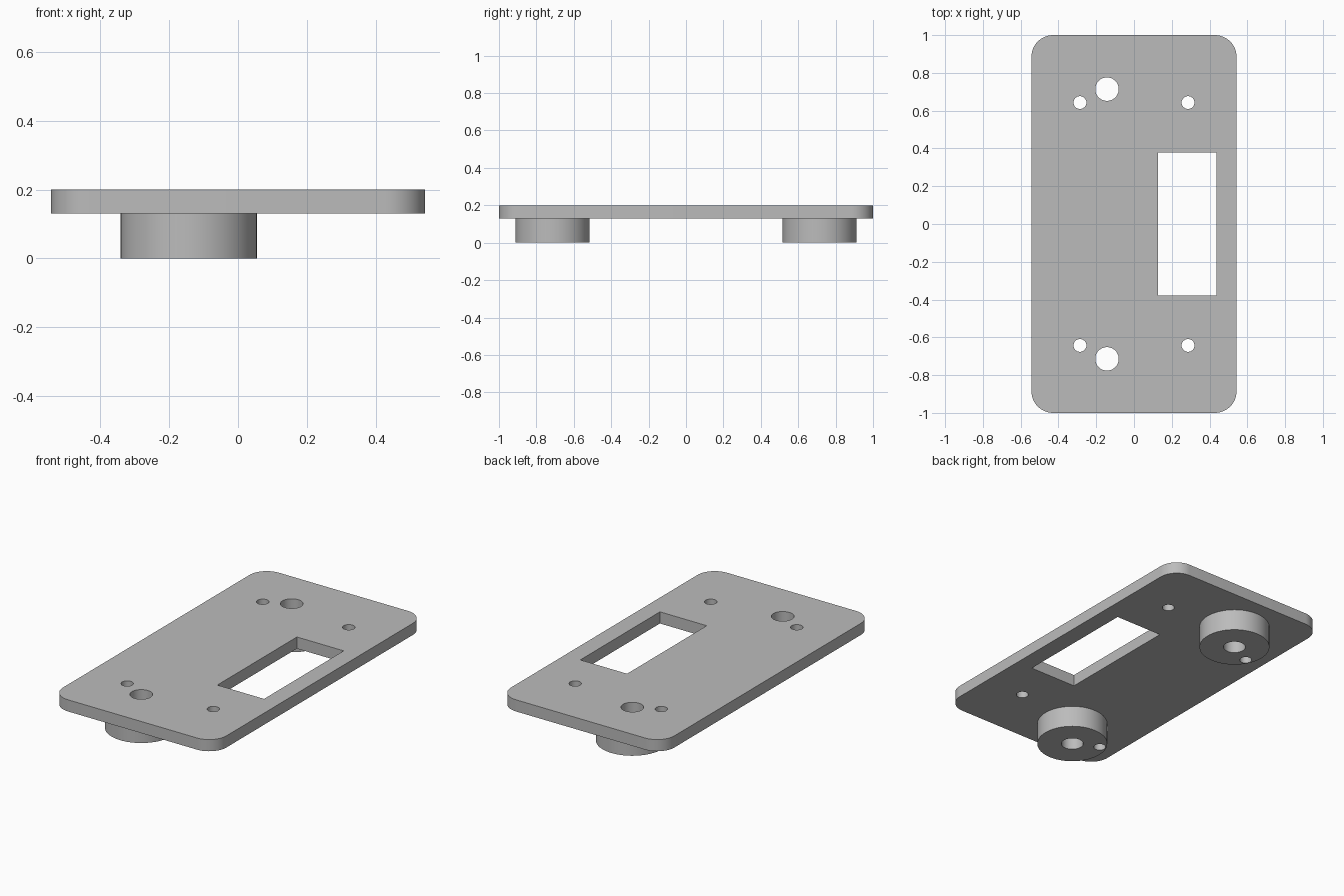
import bpy
import bmesh
import math

cube = bpy.data.objects.get("Cube")
if cube:
    bpy.data.objects.remove(cube, do_unlink=True)

PLATE_BOTTOM, PLATE_TOP = 0.13, 0.2
HALF_X, HALF_Y, CORNER = 0.543, 1.0, 0.115
BOSS_X, BOSS_Y, BOSS_R = -0.143, 0.714, 0.198

grey = bpy.data.materials.new("plain_grey")
grey.use_nodes = True
colour = (0.5, 0.5, 0.5, 1)
grey.diffuse_color = colour
grey.node_tree.nodes["Principled BSDF"].inputs["Base Color"].default_value = colour


def prism(name, outline, bottom, top):
    """Extrude a flat outline upwards into a solid."""
    bm = bmesh.new()
    base = bm.faces.new([bm.verts.new((x, y, bottom)) for x, y in outline])
    lid = bmesh.ops.extrude_face_region(bm, geom=[base])["geom"]
    verts = [v for v in lid if isinstance(v, bmesh.types.BMVert)]
    bmesh.ops.translate(bm, verts=verts, vec=(0, 0, top - bottom))
    bmesh.ops.recalc_face_normals(bm, faces=bm.faces)
    mesh = bpy.data.meshes.new(name)
    bm.to_mesh(mesh)
    bm.free()
    mesh.materials.append(grey)
    obj = bpy.data.objects.new(name, mesh)
    bpy.context.collection.objects.link(obj)
    return obj


def arc(x, y, radius, start, sweep, steps):
    return [(x + radius * math.cos(start + sweep * i / steps),
             y + radius * math.sin(start + sweep * i / steps))
            for i in range(steps + 1)]


def disc(name, x, y, radius, bottom, top, sides=64):
    outline = arc(x, y, radius, 0, math.tau, sides)[:-1]
    return prism(name, outline, bottom, top)


def combine(target, other, operation):
    """Apply a boolean and discard its helper."""
    mod = target.modifiers.new(operation.lower(), "BOOLEAN")
    mod.operation = operation
    mod.solver = "EXACT"
    mod.object = other
    bpy.ops.object.modifier_apply(modifier=mod.name)
    bpy.data.objects.remove(other, do_unlink=True)


# Rounded plate
outline = []
for i, (sx, sy) in enumerate([(1, 1), (-1, 1), (-1, -1), (1, -1)]):
    outline += arc(sx * (HALF_X - CORNER), sy * (HALF_Y - CORNER), CORNER,
                   i * math.pi / 2, math.pi / 2, 16)
plate = prism("mounting_plate", outline, PLATE_BOTTOM, PLATE_TOP)
bpy.ops.object.select_all(action="DESELECT")
bpy.context.view_layer.objects.active = plate
plate.select_set(True)

# Round bosses under the plate, then the holes through both
for side in (-1, 1):
    boss = disc("boss", BOSS_X, side * BOSS_Y, BOSS_R, 0, 0.16)
    combine(plate, boss, "UNION")
for side in (-1, 1):
    holes = [(BOSS_X, BOSS_Y, 0.062), (-0.286, 0.643, 0.034), (0.286, 0.643, 0.034)]
    for x, y, radius in holes:
        cutter = disc("hole_cutter", x, side * y, radius, -0.1, 0.3, 48)
        combine(plate, cutter, "DIFFERENCE")

# Rectangular window
window = prism("window_cutter", [(0.127, -0.378), (0.438, -0.378),
                                 (0.438, 0.378), (0.127, 0.378)], -0.1, 0.3)
combine(plate, window, "DIFFERENCE")

bpy.ops.object.shade_smooth_by_angle(angle=math.radians(30))
